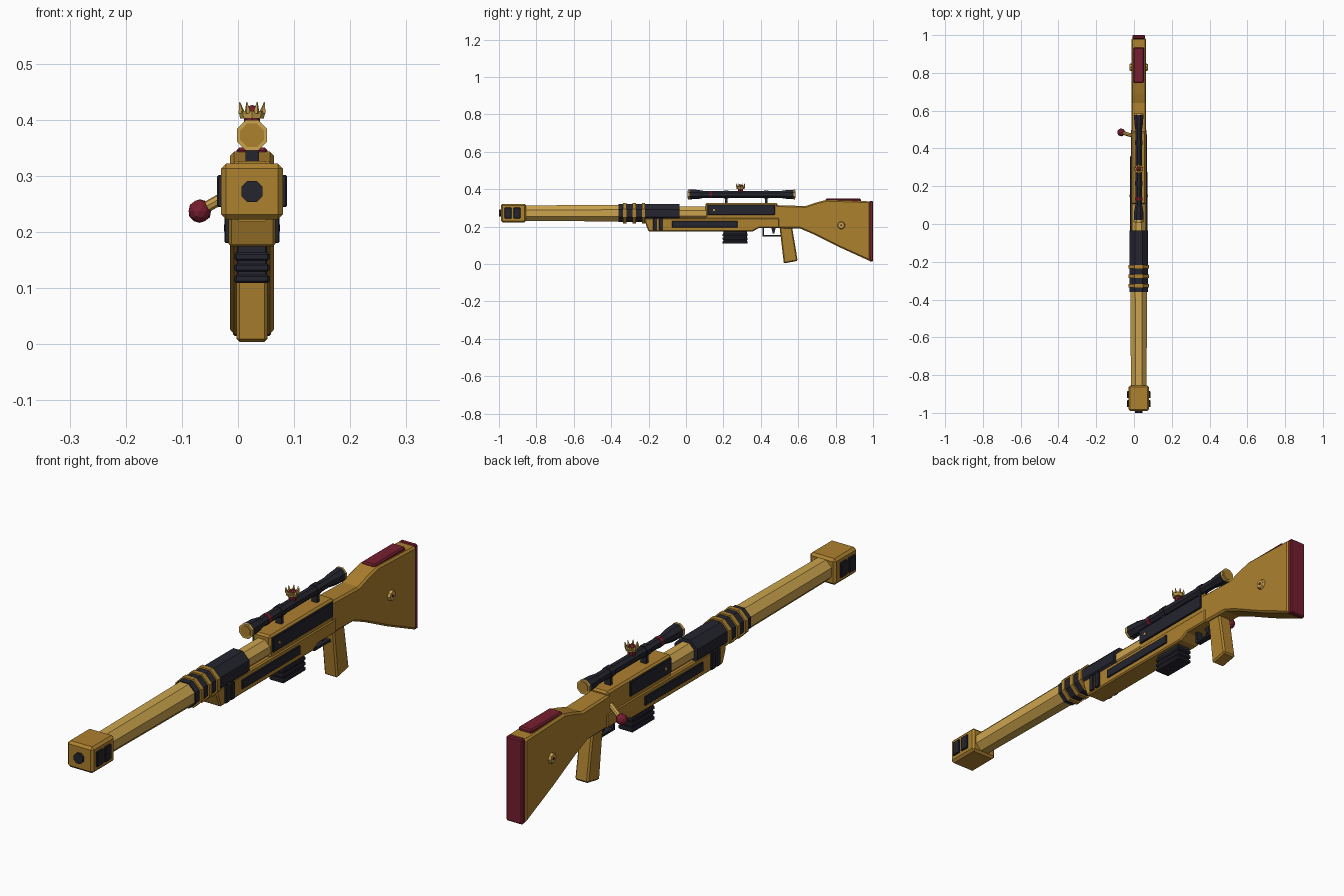
import bpy, bmesh, math
from mathutils import Vector, Matrix

if "Cube" in bpy.data.objects:
    bpy.data.objects.remove(bpy.data.objects["Cube"])

CX, BORE, SIGHT = 0.025, 0.272, 0.372     # centre plane, barrel axis, scope axis


def material(name, rgb):
    m = bpy.data.materials.new(name)
    m.use_nodes = True
    m.diffuse_color = (*rgb, 1)
    m.node_tree.nodes["Principled BSDF"].inputs["Base Color"].default_value = (*rgb, 1)
    return m


GOLD = material("gold", (0.42, 0.22, 0.028))
PALE = material("pale gold", (0.6, 0.37, 0.075))
DARK = material("dark steel", (0.018, 0.018, 0.028))
RED = material("dark red", (0.18, 0.013, 0.028))


def finish(name, bm, mat, bevel=0):
    bmesh.ops.recalc_face_normals(bm, faces=bm.faces)
    mesh = bpy.data.meshes.new(name)
    bm.to_mesh(mesh)
    bm.free()
    mesh.materials.append(mat)
    ob = bpy.data.objects.new(name, mesh)
    bpy.context.collection.objects.link(ob)
    if bevel:
        mod = ob.modifiers.new("Chamfer", "BEVEL")
        mod.width, mod.segments = bevel, 1
    return ob


def box(name, mat, x, y, z, bevel=0):
    """Box from (low, high) ranges."""
    bm = bmesh.new()
    bmesh.ops.create_cube(bm, size=1)
    for v in bm.verts:
        v.co = [r[0] + (c + 0.5) * (r[1] - r[0]) for c, r in zip(v.co, (x, y, z))]
    return finish(name, bm, mat, bevel)


def centred(name, mat, half, y, z, bevel=0):
    return box(name, mat, (CX - half, CX + half), y, z, bevel)


def slab(name, mat, outline, half, bevel=0):
    """Side outline (y, z) extruded across the width."""
    bm = bmesh.new()
    face = bm.faces.new([bm.verts.new((CX - half, y, z)) for y, z in outline])
    new = bmesh.ops.extrude_face_region(bm, geom=[face])["geom"]
    bmesh.ops.translate(bm, vec=(2 * half, 0, 0),
                        verts=[v for v in new if isinstance(v, bmesh.types.BMVert)])
    return finish(name, bm, mat, bevel)


def tube(name, mat, sections, z, sides=8):
    """Faceted round part along y from (y, half height) sections."""
    bm = bmesh.new()
    rings = []
    for y, h in sections:
        r = h / math.cos(math.pi / sides)
        angles = [(i + 0.5) * math.tau / sides for i in range(sides)]
        rings.append([bm.verts.new((CX + r * math.cos(a), y, z + r * math.sin(a)))
                      for a in angles])
    for a, b in zip(rings, rings[1:]):
        for i in range(sides):
            j = (i + 1) % sides
            bm.faces.new((a[i], a[j], b[j], b[i]))
    bm.faces.new(rings[0])
    bm.faces.new(rings[-1])
    return finish(name, bm, mat)


def rod(name, mat, start, end, r1, r2=None, sides=8):
    a, b = Vector(start), Vector(end)
    turn = (b - a).to_track_quat("Z", "Y").to_matrix().to_4x4()
    bm = bmesh.new()
    bmesh.ops.create_cone(bm, cap_ends=True, segments=sides, radius1=r1,
                          radius2=r1 if r2 is None else r2, depth=(b - a).length,
                          matrix=Matrix.Translation((a + b) / 2) @ turn)
    return finish(name, bm, mat)


def ball(name, mat, centre, r):
    bm = bmesh.new()
    bmesh.ops.create_icosphere(bm, subdivisions=2, radius=r, matrix=Matrix.Translation(centre))
    return finish(name, bm, mat)


def side_plate(name, mat, side, surface, y, z, proud=0.007):
    x = sorted((CX + side * (surface - 0.004), CX + side * (surface + proud)))
    return box(name, mat, x, y, z, 0.002)


# Barrel, sleeve and bands
tube("barrel", PALE, [(-0.87, 0.041), (-0.3, 0.045)], BORE)
tube("rear_barrel", PALE, [(-0.06, 0.035), (0.12, 0.035)], BORE)
tube("barrel_sleeve", DARK, [(-0.36, 0.048), (-0.035, 0.048)], BORE)
for i in range(3):
    y = -0.327 + i * 0.05
    tube(f"barrel_band_{i + 1}", GOLD, [(y - 0.009, 0.054), (y + 0.009, 0.054)], BORE)

# Muzzle brake with bore and side ports
centred("muzzle_brake", GOLD, 0.055, (-0.99, -0.855), (0.222, 0.322), 0.009)
tube("muzzle_bore", DARK, [(-1.0, 0.019), (-0.98, 0.019)], BORE)
for side, label in ((1, "left"), (-1, "right")):
    for i, y in enumerate((-0.97, -0.922)):
        side_plate(f"{label}_muzzle_port_{i + 1}", DARK, side, 0.055, (y, y + 0.037), (0.244, 0.301))

# Forestock, receiver and butt stock
slab("forestock", GOLD, [(-0.22, 0.247), (-0.22, 0.225), (-0.2, 0.174), (0.355, 0.174),
                         (0.39, 0.192), (0.5, 0.192), (0.5, 0.247)], 0.042, 0.005)
centred("receiver", GOLD, 0.038, (0.105, 0.49), (0.235, 0.326), 0.007)
slab("butt_stock", GOLD, [(0.47, 0.315), (0.64, 0.31), (0.69, 0.327), (0.75, 0.343),
                          (0.985, 0.335), (0.985, 0.015), (0.82, 0.09), (0.68, 0.16),
                          (0.61, 0.19), (0.47, 0.192)], 0.039, 0.007)
centred("butt_plate", RED, 0.034, (0.98, 1.0), (0.014, 0.337), 0.004)
centred("cheek_rest", RED, 0.028, (0.747, 0.935), (0.325, 0.35), 0.005)
slab("pistol_grip", GOLD, [(0.5, 0.2), (0.523, 0.003), (0.597, 0.017), (0.567, 0.2)], 0.028, 0.006)

# Inlays on both sides
for side, label in ((1, "left"), (-1, "right")):
    side_plate(f"{label}_stripe", DARK, side, 0.042, (-0.075, 0.275), (0.195, 0.23), 0.005)
    for i, y in enumerate((-0.176, -0.144)):
        side_plate(f"{label}_forestock_vent_{i + 1}", DARK, side, 0.042, (y, y + 0.022), (0.18, 0.246))
    rear = 0.475 if side > 0 else 0.36
    side_plate(f"{label}_receiver_plate", DARK, side, 0.038, (0.115, rear), (0.262, 0.318))
    at = lambda d, y, z: (CX + side * d, y, z)
    rod(f"{label}_receiver_pin", PALE, at(0.04, 0.15, 0.288), at(0.048, 0.15, 0.288), 0.006)
    rod(f"{label}_stock_medallion", PALE, at(0.035, 0.83, 0.207), at(0.048, 0.83, 0.207), 0.023, 0.017)
    rod(f"{label}_medallion_centre", RED, at(0.04, 0.83, 0.207), at(0.05, 0.83, 0.207), 0.006)

# Magazine with ribs
centred("magazine", DARK, 0.027, (0.2, 0.325), (0.112, 0.18), 0.003)
for i in range(3):
    z = 0.109 + i * 0.02
    centred(f"magazine_rib_{i + 1}", DARK, 0.031, (0.195, 0.33), (z, z + 0.014), 0.003)

# Trigger and guard
centred("trigger_guard_base", DARK, 0.012, (0.408, 0.515), (0.147, 0.156))
centred("trigger_guard_front", DARK, 0.012, (0.408, 0.418), (0.15, 0.196))
slab("trigger", DARK, [(0.455, 0.196), (0.48, 0.196), (0.472, 0.163), (0.464, 0.163)], 0.006)

# Bolt handle
rod("bolt_handle", PALE, (0.0, 0.465, 0.276), (-0.06, 0.483, 0.242), 0.01)
ball("bolt_knob", RED, (-0.068, 0.485, 0.237), 0.021)

# Scope on two mounts
tube("scope_body", DARK, [(0.018, 0.026), (0.06, 0.025), (0.1, 0.018), (0.5, 0.018),
                          (0.535, 0.023), (0.578, 0.025)], SIGHT)
tube("scope_front_rim", PALE, [(0.01, 0.027), (0.02, 0.027)], SIGHT)
tube("scope_front_lens", GOLD, [(0.008, 0.021), (0.015, 0.021)], SIGHT)
tube("scope_rear_rim", PALE, [(0.576, 0.026), (0.584, 0.026)], SIGHT)
tube("scope_rear_lens", GOLD, [(0.578, 0.02), (0.586, 0.02)], SIGHT)
tube("scope_red_ring", RED, [(0.125, 0.0195), (0.14, 0.0195)], SIGHT)
for label, y in (("front", 0.215), ("rear", 0.43)):
    tube(f"{label}_scope_clamp", DARK, [(y - 0.012, 0.021), (y + 0.012, 0.021)], SIGHT)
    centred(f"{label}_scope_mount", DARK, 0.012, (y - 0.007, y + 0.007), (0.32, 0.36))

# Crown on the scope turret
CY = 0.292
rod("turret", RED, (CX, CY, 0.38), (CX, CY, 0.405), 0.014)
rod("crown_band", PALE, (CX, CY, 0.402), (CX, CY, 0.415), 0.021, 0.024)
ball("crown_cushion", RED, (CX, CY, 0.412), 0.014)
for i in range(8):
    a = (i + 0.5) * math.tau / 8
    c, s = math.cos(a), math.sin(a)
    rod(f"crown_point_{i + 1}", PALE, (CX + 0.02 * c, CY + 0.02 * s, 0.412),
        (CX + 0.024 * c, CY + 0.024 * s, 0.431), 0.006, 0.001, 4)
